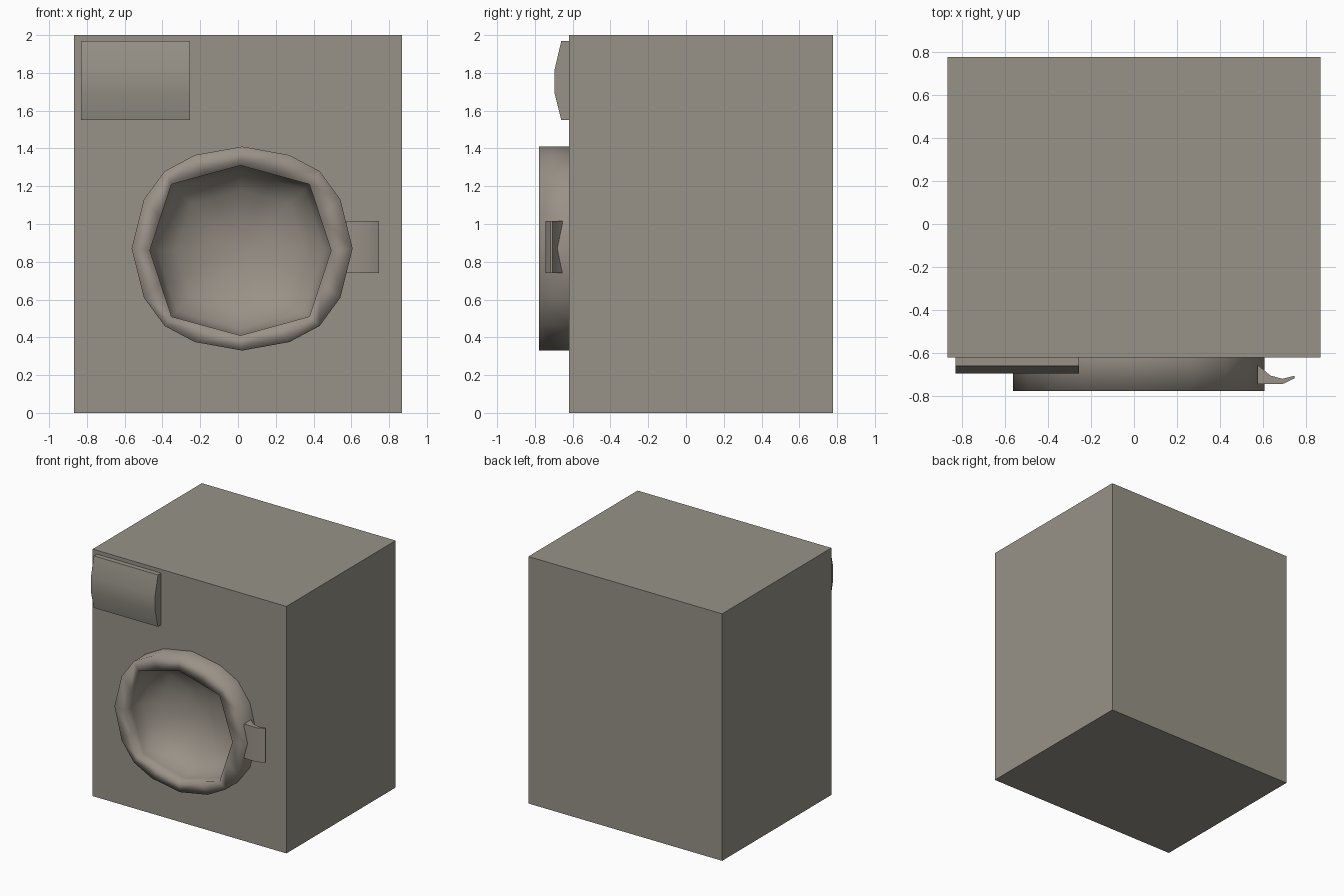
import bpy, bmesh, math

if "Cube" in bpy.data.objects:
    bpy.data.objects.remove(bpy.data.objects["Cube"])


def material(name, rgb):
    m = bpy.data.materials.new(name)
    m.diffuse_color = (*rgb, 1)
    m.use_nodes = True
    m.node_tree.nodes["Principled BSDF"].inputs["Base Color"].default_value = m.diffuse_color
    return m


CASE = material("warm_grey", (0.31, 0.29, 0.245))
TRIM = material("pinkish_grey", (0.32, 0.286, 0.245))


def finish(name, bm, mat, smooth=None):
    me = bpy.data.meshes.new(name)
    bm.to_mesh(me)
    bm.free()
    me.materials.append(mat)
    ob = bpy.data.objects.new(name, me)
    bpy.context.collection.objects.link(ob)
    if smooth is not None:
        bpy.ops.object.select_all(action='DESELECT')
        ob.select_set(True)
        bpy.context.view_layer.objects.active = ob
        bpy.ops.object.shade_smooth_by_angle(angle=math.radians(smooth))
    return ob


def full_loop(quarter):
    """Mirror a quarter outline (x axis to z axis) into a full 16 point loop."""
    half = quarter + [(-x, z) for x, z in quarter[-2::-1]]
    return half + [(x, -z) for x, z in half[-2:0:-1]]


def extrude(name, points, vec, mat, smooth):
    bm = bmesh.new()
    f = bm.faces.new([bm.verts.new(p) for p in points])
    ext = bmesh.ops.extrude_face_region(bm, geom=[f], use_keep_orig=True)
    moved = [v for v in ext['geom'] if isinstance(v, bmesh.types.BMVert)]
    bmesh.ops.translate(bm, vec=vec, verts=moved)
    bmesh.ops.recalc_face_normals(bm, faces=bm.faces[:])
    return finish(name, bm, mat, smooth)


OUTER = full_loop([(.585, 0), (.52, .26), (.41, .41), (.25, .495), (0, .54)])
INNER = full_loop([(.48, 0), (.4225, .175), (.365, .35), (.1825, .4), (0, .45)])
FRONT, FACE, BACK = -0.777, -0.62, 0.777


def ring(bm, loop, y, centre, s=1.0):
    return [bm.verts.new((centre[0] + x * s, y, centre[1] + z * s)) for x, z in loop]


# Cabinet: box whose front has a round opening behind the door
bm = bmesh.new()
rect = [(-.868, 0), (.868, 0), (.868, 2), (-.868, 2)]
fr = ring(bm, rect, FACE, (0, 0))
bk = ring(bm, rect, BACK, (0, 0))
for i in range(4):
    j = (i + 1) % 4
    bm.faces.new((fr[i], bk[i], bk[j], fr[j]))
bm.faces.new(bk[::-1])
hole = ring(bm, OUTER, FACE, (.022, .87), .99)
edges = [bm.edges.get((fr[i], fr[(i + 1) % 4])) for i in range(4)]
edges += [bm.edges.new((hole[i], hole[(i + 1) % 16])) for i in range(16)]
bmesh.ops.triangle_fill(bm, use_beauty=True, use_dissolve=False, edges=edges, normal=(0, -1, 0))
bmesh.ops.recalc_face_normals(bm, faces=bm.faces[:])
finish("cabinet", bm, CASE)

# Door: raised rim with an eight-sided opening leading into a rounded bowl
bm = bmesh.new()
co, ci = (.022, .87), (.013, .86)
rings = [ring(bm, OUTER, FACE + .005, co), ring(bm, OUTER, FRONT, co),
         ring(bm, INNER, FRONT, ci), ring(bm, INNER, -.70, ci)]
for k in (1, 2, 3):
    t = math.radians(22.5 * k)
    rings.append(ring(bm, INNER, -.70 + .26 * math.sin(t), ci, math.cos(t)))
for a, b in zip(rings, rings[1:]):
    for i in range(16):
        j = (i + 1) % 16
        bm.faces.new((a[i], a[j], b[j], b[i]))
pole = bm.verts.new((ci[0], -.44, ci[1]))
for i in range(16):
    bm.faces.new((rings[-1][i], rings[-1][(i + 1) % 16], pole))
finish("door", bm, TRIM, 180)

# Detergent drawer front, gently curved
extrude("drawer", [(-.83, y, z) for y, z in
                   [(-.62, 1.97), (-.66, 1.97), (-.695, 1.82),
                    (-.695, 1.69), (-.66, 1.55), (-.62, 1.55)]],
        (.575, 0, 0), CASE, 30)

# Door handle, a hooked tab on the right of the rim
extrude("door_handle", [(x, y, .74) for x, y in
                        [(.575, -.655), (.575, -.745), (.69, -.745), (.747, -.718),
                         (.747, -.706), (.69, -.72), (.635, -.705)]],
        (0, 0, .277), TRIM, 40)
